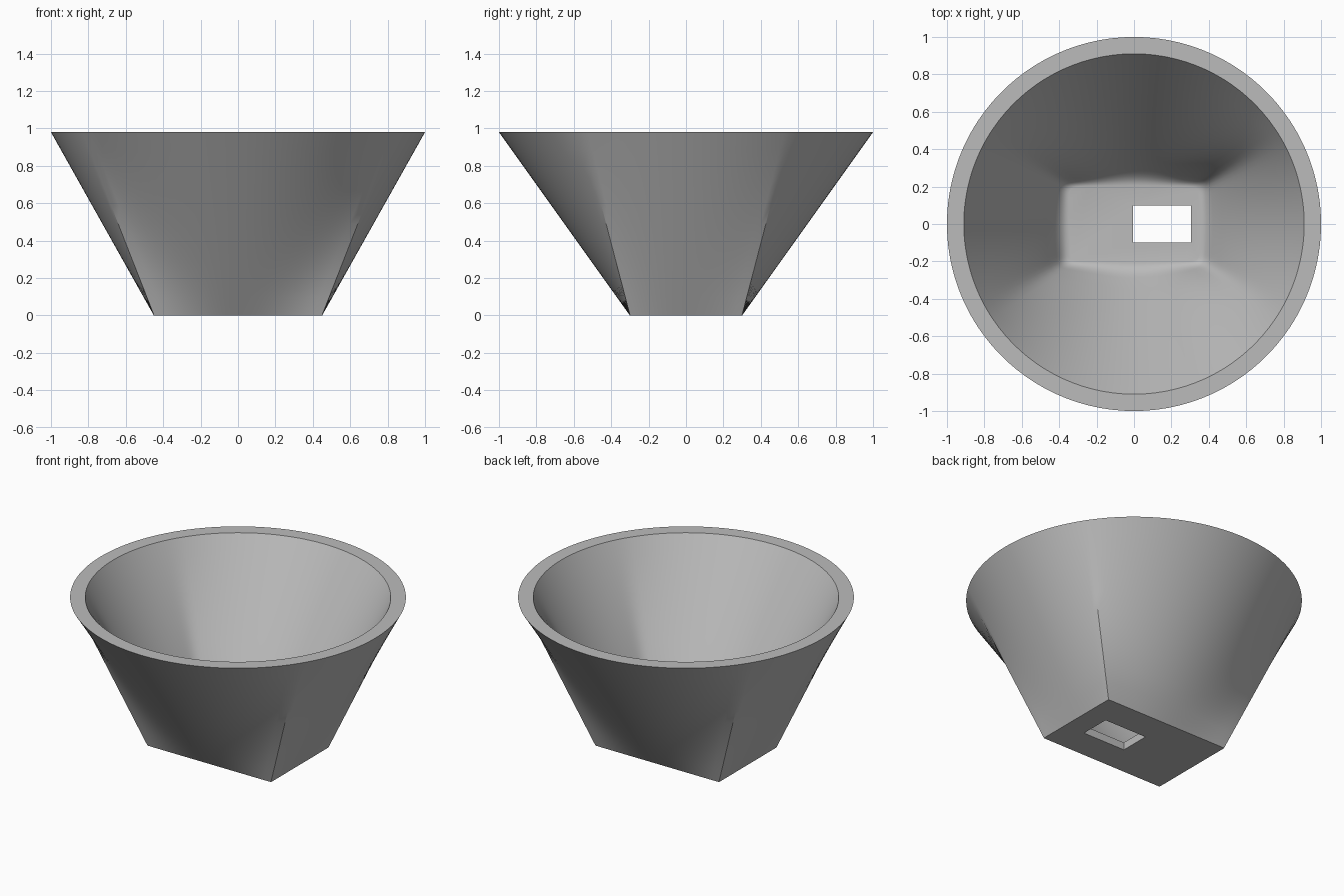
import bpy, bmesh, math
from mathutils import Vector

cube = bpy.data.objects.get("Cube")
if cube:
    bpy.data.objects.remove(cube)

HEIGHT = 0.98
FLOOR = 0.05

grey = bpy.data.materials.new("light grey")
grey.use_nodes = True
colour = (0.5, 0.5, 0.5, 1)
grey.diffuse_color = colour
grey.node_tree.nodes["Principled BSDF"].inputs["Base Color"].default_value = colour

# Directions around the axis, including the exact corners of the base
corner = math.atan2(0.3, 0.45)
stops = [-corner, corner, math.pi - corner, math.pi + corner, 2 * math.pi - corner]
STEPS = 32
angles = [a + (b - a) * i / STEPS for a, b in zip(stops, stops[1:]) for i in range(STEPS)]


def section(half_x, half_y, sharpness, radius, t):
    """Radii that blend from a rectangle (t=0) to a circle (t=1)."""
    result = []
    for a in angles:
        norm = abs(math.cos(a) / half_x) ** sharpness + abs(math.sin(a) / half_y) ** sharpness
        result.append((1 - t) * norm ** (-1 / sharpness) + t * radius)
    return result


def outer(z):
    return section(0.45, 0.3, 300, 1.0, z / HEIGHT)


def inner(z):
    return section(0.36, 0.21, 14, 0.91, z / HEIGHT)


bm = bmesh.new()


def ring(radii, z):
    return [bm.verts.new((r * math.cos(a), r * math.sin(a), z)) for r, a in zip(radii, angles)]


# Outer wall from the base up to the rim
ROWS = 10
rings = [ring(outer(HEIGHT * i / ROWS), HEIGHT * i / ROWS) for i in range(ROWS + 1)]

# Inner wall from the rim down to the fillet
top = 0.11
for i in range(ROWS, -1, -1):
    z = top + (HEIGHT - top) * i / ROWS
    rings.append(ring(inner(z), z))

# Rounded transition from the wall to the floor
wall, bend = inner(top), inner(FLOOR)
for i in range(1, 6):
    t = i / 5
    radii = [(1 - t) ** 2 * w + 2 * t * (1 - t) * b + t * t * (b - 0.04)
             for w, b in zip(wall, bend)]
    rings.append(ring(radii, FLOOR + (top - FLOOR) * (1 - t) ** 2))

for low, high in zip(rings, rings[1:]):
    for i in range(len(angles)):
        j = (i + 1) % len(angles)
        bm.faces.new((low[i], low[j], high[j], high[i]))

# Underside and inside floor
bm.faces.new(list(reversed(rings[0])))
bm.faces.new(rings[-1])
bmesh.ops.recalc_face_normals(bm, faces=bm.faces)

mesh = bpy.data.meshes.new("funnel_bowl")
bm.to_mesh(mesh)
bm.free()
mesh.materials.append(grey)
bowl = bpy.data.objects.new("funnel_bowl", mesh)
bpy.context.collection.objects.link(bowl)

# Off-centre rectangular outlet through the floor
bpy.ops.mesh.primitive_cube_add(size=1, location=(0.15, 0, 0))
cutter = bpy.context.object
cutter.name = "outlet_cutter"
cutter.scale = Vector((0.31, 0.2, 0.3))
cutter.hide_render = True
cutter.data.materials.append(grey)

bpy.ops.object.select_all(action='DESELECT')
bowl.select_set(True)
bpy.context.view_layer.objects.active = bowl
cut = bowl.modifiers.new("outlet", 'BOOLEAN')
cut.operation = 'DIFFERENCE'
cut.solver = 'EXACT'
cut.object = cutter
bpy.ops.object.modifier_apply(modifier=cut.name)
bpy.data.objects.remove(cutter)

bpy.ops.object.shade_smooth_by_angle(angle=math.radians(30))
